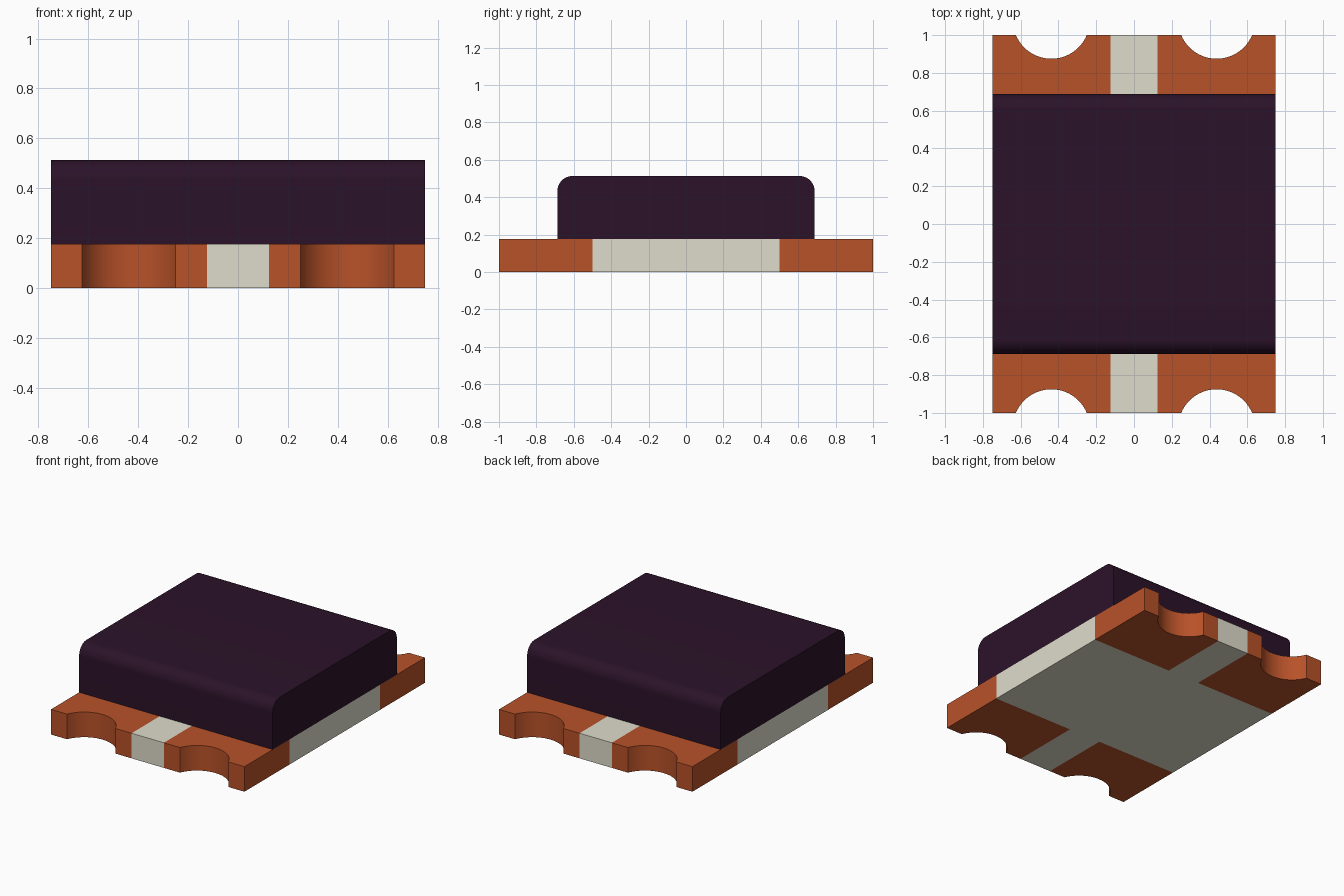
import bpy, bmesh
from math import sin, cos, pi, radians, atan2
from mathutils import Vector

old = bpy.data.objects.get("Cube")
if old:
    bpy.data.objects.remove(old, do_unlink=True)


def material(name, rgb):
    m = bpy.data.materials.new(name)
    m.use_nodes = True
    m.diffuse_color = (*rgb, 1)
    m.node_tree.nodes["Principled BSDF"].inputs["Base Color"].default_value = (*rgb, 1)
    return m


cream = material("cream substrate", (0.74, 0.72, 0.60))
copper = material("copper", (0.48, 0.084, 0.022))
plum = material("dark plum", (0.024, 0.006, 0.022))


def prism(name, points, depth, mat):
    """Extrude a closed outline of 3D points along the depth vector."""
    bm = bmesh.new()
    face = bm.faces.new([bm.verts.new(p) for p in points])
    made = bmesh.ops.extrude_face_region(bm, geom=[face], use_keep_orig=True)
    moved = [g for g in made["geom"] if isinstance(g, bmesh.types.BMVert)]
    bmesh.ops.translate(bm, verts=moved, vec=Vector(depth))
    bmesh.ops.recalc_face_normals(bm, faces=bm.faces)
    mesh = bpy.data.meshes.new(name)
    bm.to_mesh(mesh)
    bm.free()
    mesh.materials.append(mat)
    obj = bpy.data.objects.new(name, mesh)
    bpy.context.collection.objects.link(obj)
    bpy.ops.object.select_all(action="DESELECT")
    obj.select_set(True)
    bpy.context.view_layer.objects.active = obj
    bpy.ops.object.shade_smooth_by_angle(angle=radians(30))
    return obj


W, L = 0.75, 1.0            # half width and half length
BASE, TOP = 0.176, 0.513    # board thickness and overall height
RIB, PAD_Y = 0.125, 0.5     # half width of the centre rib, inner edge of the pads

# Cross-shaped substrate
quarter = [(W, PAD_Y), (RIB, PAD_Y), (RIB, L)]
cross = (quarter + [(-x, y) for x, y in reversed(quarter)]
         + [(-x, -y) for x, y in quarter] + [(x, -y) for x, y in reversed(quarter)])
prism("substrate", [(x, y, 0) for x, y in cross], (0, 0, BASE), cream)

# Four corner pads, each with a shallow round notch in its outer edge
half, sag, mid = 0.1875, 0.125, 0.4375
radius = (half * half + sag * sag) / (2 * sag)
sweep = atan2(half, radius - sag)
steps = 24
angles = [sweep * (1 - 2 * i / steps) for i in range(steps + 1)]
notch = [(mid + radius * sin(a), L - sag + radius * (1 - cos(a))) for a in angles]
pad = [(RIB, PAD_Y), (W, PAD_Y), (W, L)] + notch + [(RIB, L)]
for sx, side in ((1, "left"), (-1, "right")):
    for sy, end in ((-1, "front"), (1, "back")):
        prism(f"{end}_{side}_pad", [(sx * x, sy * y, 0) for x, y in pad],
              (0, 0, BASE), copper)

# Moulded body, its two long top edges rounded
BODY, R = 0.6875, 0.08
arc = [(BODY - R + R * cos(i * pi / 24), TOP - R + R * sin(i * pi / 24)) for i in range(13)]
right = [(BODY, BASE)] + arc
outline = right + [(-y, z) for y, z in reversed(right)]
prism("body", [(-W, y, z) for y, z in outline], (2 * W, 0, 0), plum)
